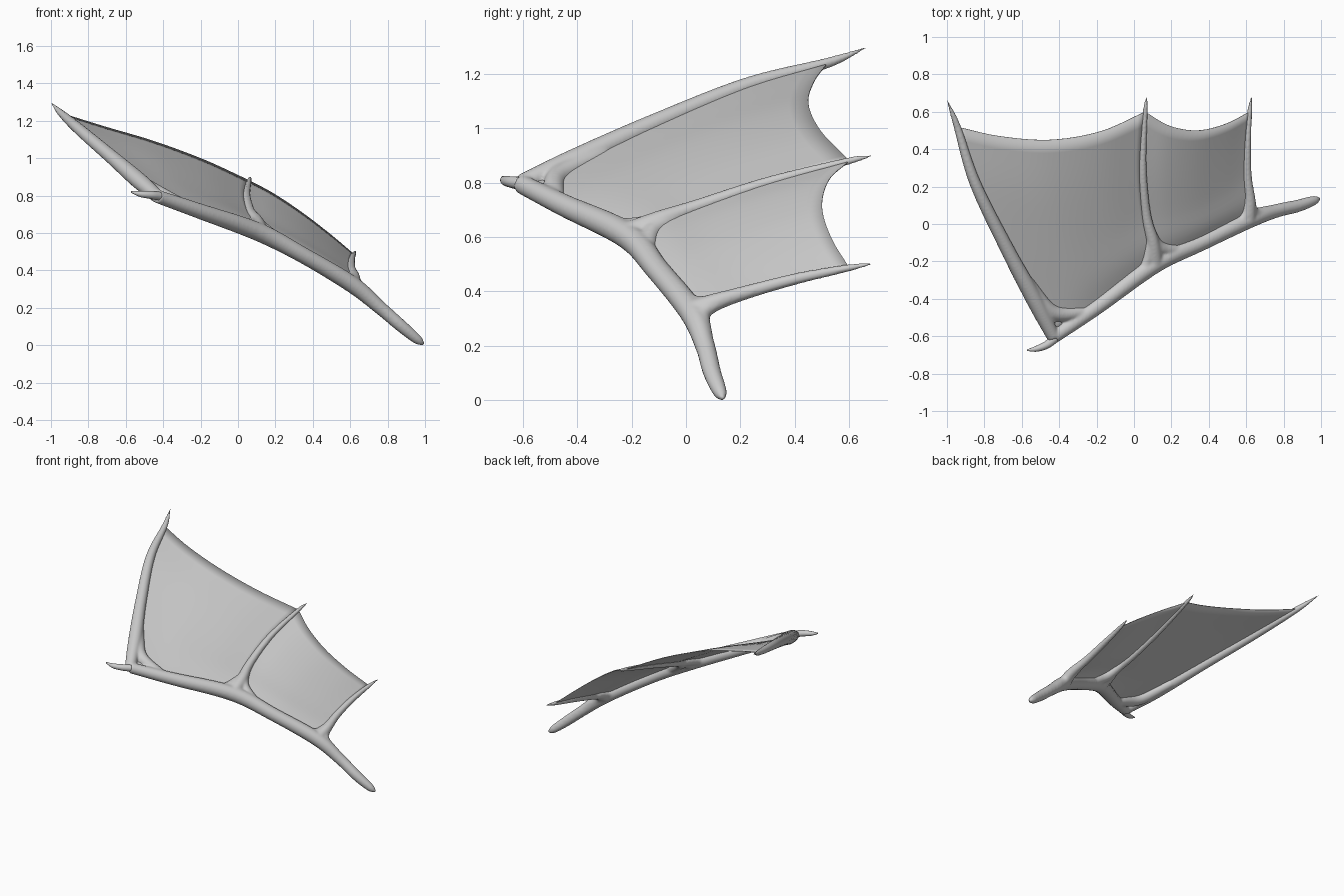
import bpy, bmesh, math
from mathutils import Vector

if "Cube" in bpy.data.objects:
    bpy.data.objects.remove(bpy.data.objects["Cube"])


def curve(pts, n):
    """Smooth path through the points, n + 1 samples (last number is the radius)."""
    p = [Vector(q) for q in pts]
    p = [2 * p[0] - p[1]] + p + [2 * p[-1] - p[-2]]
    out = []
    for i in range(n + 1):
        f = i / n * (len(pts) - 1)
        k = min(int(f), len(pts) - 2)
        t = f - k
        a, b, c, d = p[k:k + 4]
        out.append(0.5 * (2 * b + (c - a) * t + (2 * a - 5 * b + 4 * c - d) * t * t
                          + (3 * b - a - 3 * c + d) * t ** 3))
    return out


def tube(bm, pts, n=28, sides=14):
    """Closed tapering tube with a rounded end."""
    path = curve(pts, n)
    rings = []
    for i, q in enumerate(path):
        a, b = path[max(i - 1, 0)], path[min(i + 1, n)]
        d = (b.xyz - a.xyz).normalized()
        u = d.cross(Vector((0.3, 0.2, 1))).normalized()
        v = d.cross(u)
        r = max(q.w, 0.003)
        rings.append([bm.verts.new(q.xyz + r * (math.cos(s) * u + math.sin(s) * v))
                      for s in (2 * math.pi * j / sides for j in range(sides))])
    for r0, r1 in zip(rings, rings[1:]):
        for j in range(sides):
            k = (j + 1) % sides
            bm.faces.new((r0[j], r0[k], r1[k], r1[j]))
    bm.faces.new(rings[0])
    bm.faces.new(rings[-1])


def finish(bm, name):
    bmesh.ops.recalc_face_normals(bm, faces=bm.faces)
    me = bpy.data.meshes.new(name)
    bm.to_mesh(me)
    bm.free()
    for f in me.polygons:
        f.use_smooth = True
    ob = bpy.data.objects.new(name, me)
    bpy.context.collection.objects.link(ob)
    return ob


# Joints and bone paths: x, y, z, radius
wrist = (-0.43, -0.605, 0.795, 0.036)
mid = (0.11, -0.215, 0.605, 0.05)
elbow = (0.61, 0.02, 0.325, 0.046)
fore_arm = [wrist, (-0.2, -0.445, 0.715, 0.042), mid]
upper_arm = [mid, (0.35, -0.105, 0.48, 0.044), elbow]
shoulder = [(0.76, 0.07, 0.2, 0.037), (0.87, 0.095, 0.105, 0.034),
            (0.96, 0.125, 0.03, 0.026), (0.995, 0.137, 0.004, 0.007)]
finger_1 = [wrist, (-0.53, -0.41, 0.88, 0.045), (-0.68, -0.13, 1.01, 0.038),
            (-0.85, 0.22, 1.155, 0.031), (-0.945, 0.52, 1.24, 0.02)]
finger_2 = [mid, (0.1, -0.1, 0.66, 0.037), (0.065, 0.05, 0.715, 0.027),
            (0.046, 0.3, 0.8, 0.022), (0.06, 0.6, 0.88, 0.014)]
finger_3 = [elbow, (0.62, 0.12, 0.365, 0.032), (0.606, 0.25, 0.405, 0.025),
            (0.606, 0.42, 0.45, 0.021), (0.618, 0.6, 0.487, 0.014)]
tips = [(-1.0, 0.665, 1.298, 0.004), (0.07, 0.685, 0.9, 0.004), (0.63, 0.685, 0.502, 0.004)]

# Webbing that fills the corners between arm and fingers
webs = [
    [(-0.57, -0.3, 0.91, 0.03), (-0.44, -0.47, 0.82, 0.042), (-0.26, -0.475, 0.735, 0.03)],
    [(-0.04, -0.31, 0.665, 0.03), (0.055, -0.235, 0.635, 0.035), (0.085, -0.08, 0.665, 0.025)],
    [(0.075, 0.0, 0.695, 0.022), (0.13, -0.12, 0.625, 0.036), (0.26, -0.145, 0.535, 0.03)],
    [(0.5, -0.03, 0.39, 0.03), (0.59, 0.04, 0.355, 0.03), (0.605, 0.16, 0.375, 0.022)],
    [(0.625, 0.14, 0.37, 0.022), (0.64, 0.06, 0.32, 0.032), (0.73, 0.07, 0.23, 0.03)],
]

# Wing bones, fused and softened
bm = bmesh.new()
tube(bm, fore_arm + upper_arm[1:] + shoulder, 50)
for finger, tip in zip((finger_1, finger_2, finger_3), tips):
    tube(bm, finger + [tip], 40)
for w in webs:
    tube(bm, w, 16)
bones = finish(bm, "wing_bones")
m = bones.modifiers.new("fuse", 'REMESH')
m.mode = 'VOXEL'
m.voxel_size = 0.007
m.use_smooth_shade = True
m = bones.modifiers.new("soften", 'SMOOTH')
m.factor = 0.5
m.iterations = 10

# Wrist claw
bm = bmesh.new()
tube(bm, [(-0.42, -0.61, 0.797, 0.024), (-0.465, -0.645, 0.803, 0.021),
          (-0.52, -0.667, 0.808, 0.016), (-0.572, -0.675, 0.82, 0.004)])
finish(bm, "wrist_claw")


# Membranes: patches blended from arm, two fingers and the scalloped edge
def membrane(name, arm, left, right, edge, nu=24, nv=16):
    a, e = curve(arm, nu), curve([left[-1]] + edge + [right[-1]], nu)
    l, r = curve(left, nv), curve(right, nv)
    bm = bmesh.new()
    grid = []
    for j in range(nv + 1):
        v = j / nv
        row = []
        for i in range(nu + 1):
            u = i / nu
            p = ((1 - v) * a[i] + v * e[i] + (1 - u) * l[j] + u * r[j]
                 - (1 - v) * ((1 - u) * a[0] + u * a[-1])
                 - v * ((1 - u) * e[0] + u * e[-1]))
            row.append(bm.verts.new(p.xyz))
        grid.append(row)
    for r0, r1 in zip(grid, grid[1:]):
        for i in range(nu):
            bm.faces.new((r0[i], r0[i + 1], r1[i + 1], r1[i]))
    m = finish(bm, name).modifiers.new("thickness", 'SOLIDIFY')
    m.thickness = 0.004
    m.offset = 0


membrane("outer_membrane", fore_arm, finger_1, finger_2,
         [(-0.72, 0.47, 1.17, 0), (-0.45, 0.45, 1.09, 0), (-0.18, 0.495, 0.99, 0)])
membrane("inner_membrane", upper_arm, finger_2, finger_3,
         [(0.19, 0.525, 0.81, 0), (0.34, 0.5, 0.71, 0), (0.49, 0.535, 0.595, 0)])
